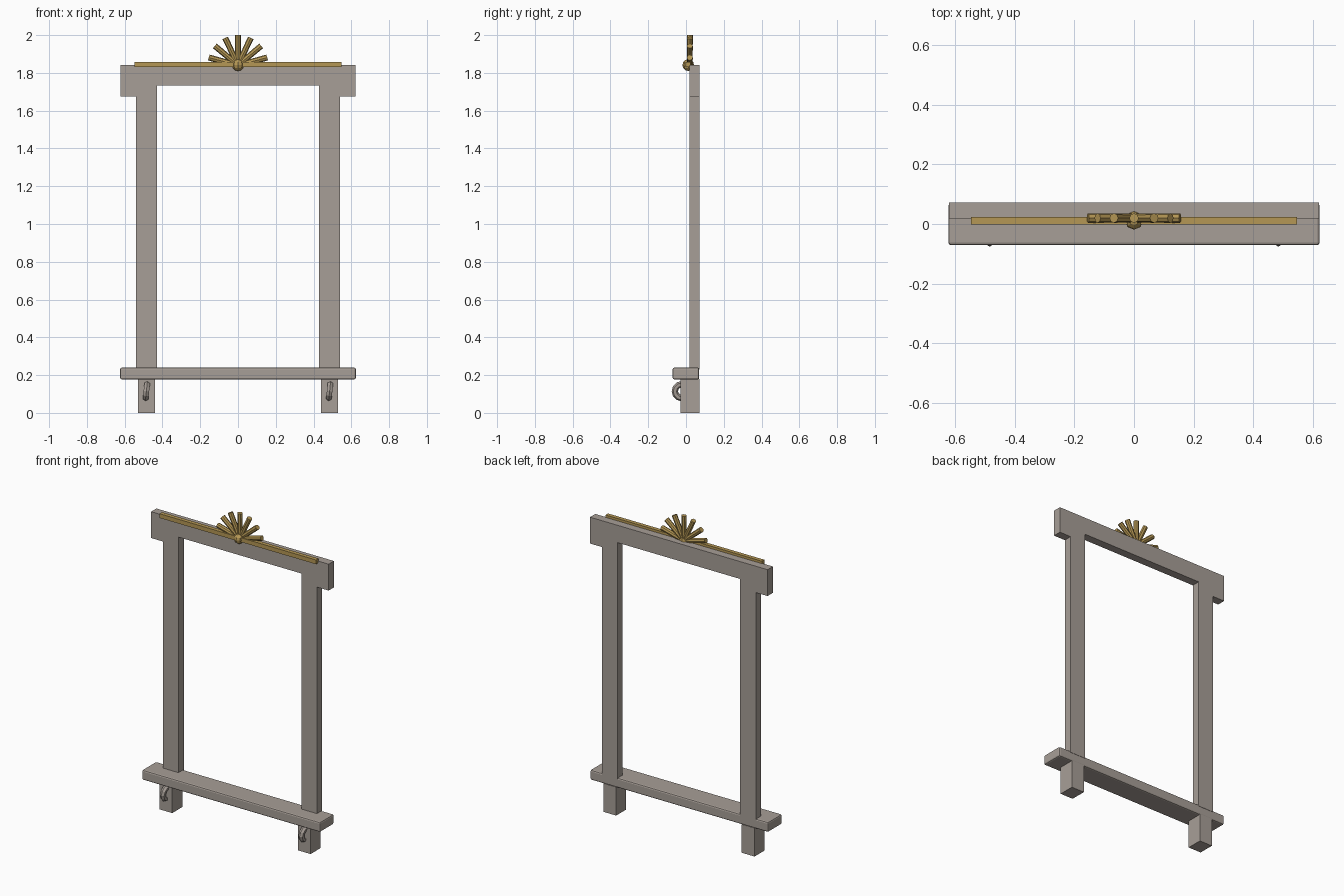
import bpy, bmesh, math
from mathutils import Matrix, Vector

if "Cube" in bpy.data.objects:
    bpy.data.objects.remove(bpy.data.objects["Cube"])


def material(name, rgb):
    m = bpy.data.materials.new(name)
    m.diffuse_color = (*rgb, 1)
    m.use_nodes = True
    m.node_tree.nodes["Principled BSDF"].inputs["Base Color"].default_value = m.diffuse_color
    return m


STONE = material("warm grey stone", (0.39, 0.345, 0.31))
GOLD = material("antique gold", (0.46, 0.31, 0.09))


def finish(name, bm, mat):
    bmesh.ops.recalc_face_normals(bm, faces=bm.faces)
    me = bpy.data.meshes.new(name)
    bm.to_mesh(me)
    bm.free()
    me.materials.append(mat)
    ob = bpy.data.objects.new(name, me)
    bpy.context.collection.objects.link(ob)
    return ob


def box(name, lo, hi, mat, bevel=0):
    bm = bmesh.new()
    lo, hi = Vector(lo), Vector(hi)
    bmesh.ops.create_cube(bm, size=1, matrix=Matrix.Translation((lo + hi) / 2)
                          @ Matrix.Diagonal((*(hi - lo), 1)))
    if bevel:
        bmesh.ops.bevel(bm, geom=bm.edges[:], offset=bevel, segments=2,
                        profile=0.5, affect='EDGES')
    return finish(name, bm, mat)


# Window surround: jambs and eared lintel as one extruded outline
half = [(0.43, 0.23), (0.54, 0.23), (0.54, 1.675), (0.622, 1.675), (0.622, 1.842)]
inner = [(0.43, 1.732)]
right = inner + half
outline = right + [(-x, z) for x, z in reversed(right)]
bm = bmesh.new()
face = bm.faces.new([bm.verts.new((x, 0.019, z)) for x, z in outline])
ext = bmesh.ops.extrude_face_region(bm, geom=[face])
bmesh.ops.translate(bm, vec=(0, 0.053, 0),
                    verts=[v for v in ext["geom"] if isinstance(v, bmesh.types.BMVert)])
finish("window_surround", bm, STONE)

# Sill with softened edges
box("sill", (-0.624, -0.071, 0.177), (0.624, 0.07, 0.24), STONE, 0.009)

# Brackets with a half-sunk ring on the front
for side, s in (("left", -1), ("right", 1)):
    x = s * 0.485
    box(side + "_bracket", (x - 0.045, -0.03, 0), (x + 0.045, 0.071, 0.18), STONE)
    bpy.ops.mesh.primitive_torus_add(
        major_segments=12, minor_segments=6, major_radius=0.037, minor_radius=0.017,
        location=(x, -0.022, 0.115), rotation=(0, math.pi / 2, 0))
    ring = bpy.context.object
    ring.name = side + "_bracket_scroll"
    ring.rotation_euler.y += math.radians(6)
    ring.data.materials.append(STONE)

# Gilded strip along the lintel
box("gold_strip", (-0.548, -0.002, 1.83), (0.548, 0.023, 1.857), GOLD)

# Sunburst: seven rays fanned around a boss
for i in range(7):
    a = math.radians(15 + 25 * i)
    r0, r1 = 0.02, 0.16
    bm = bmesh.new()
    bmesh.ops.create_cone(bm, cap_ends=True, segments=8, radius1=0.015, radius2=0.016,
                          depth=r1 - r0,
                          matrix=Matrix.Translation((0, 0.02, 1.84))
                          @ Matrix.Rotation(math.pi / 2 - a, 4, 'Y')
                          @ Matrix.Translation((0, 0, (r0 + r1) / 2)))
    finish(f"sunburst_ray_{i + 1}", bm, GOLD)

bm = bmesh.new()
bmesh.ops.create_uvsphere(bm, u_segments=8, v_segments=6, radius=0.031,
                          matrix=Matrix.Translation((0, 0.012, 1.841)))
finish("sunburst_boss", bm, GOLD)
